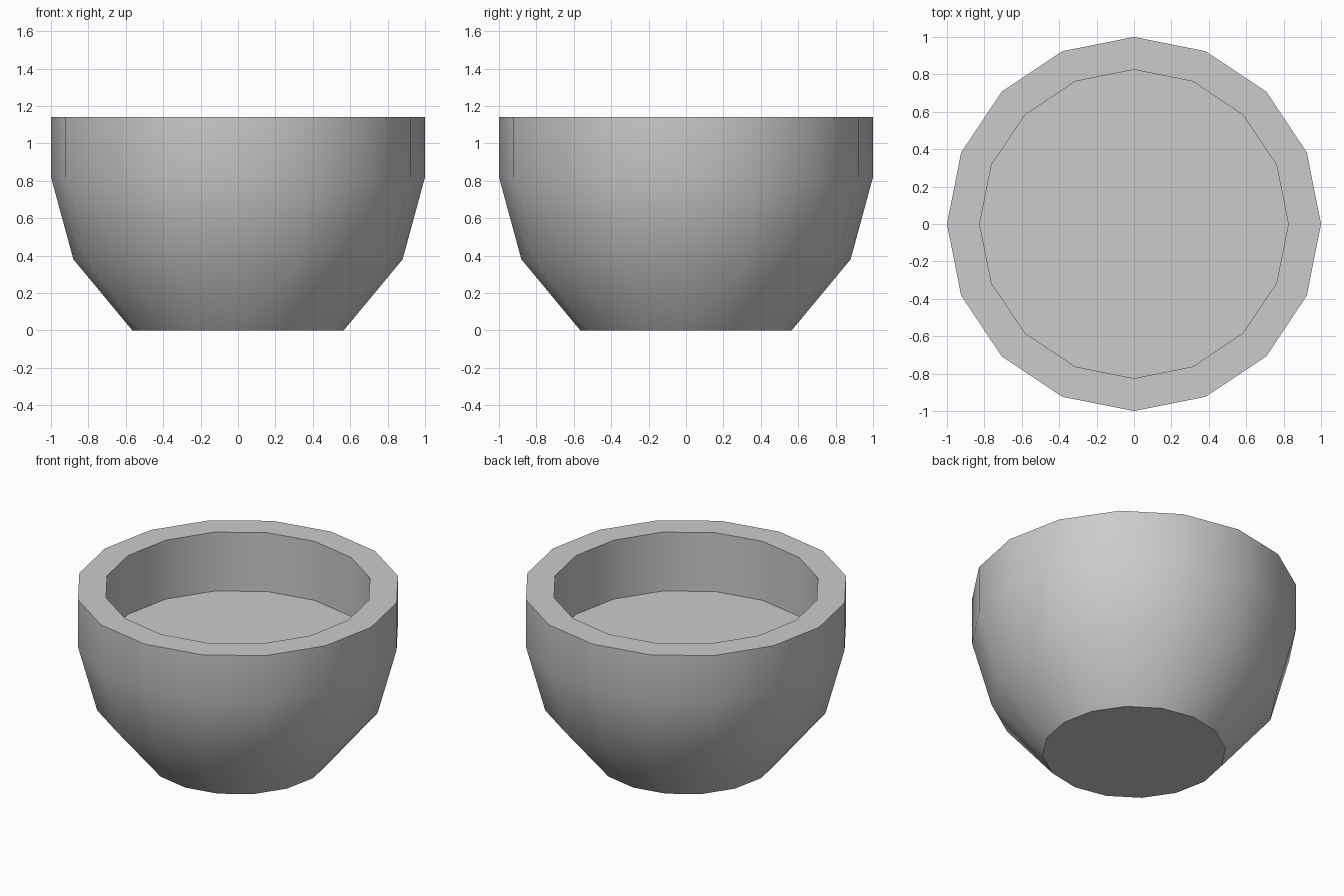
import bpy
import bmesh
import math

if "Cube" in bpy.data.objects:
    bpy.data.objects.remove(bpy.data.objects["Cube"])

SIDES = 16
# Outer wall from base to rim, then inner wall down to the floor (radius, height)
PROFILE = [(0.565, 0.0), (0.88, 0.38), (1.0, 0.82), (1.0, 1.14),
           (0.825, 1.14), (0.825, 0.74)]


def ring(bm, radius, height):
    return [bm.verts.new((radius * math.cos(2 * math.pi * i / SIDES),
                          radius * math.sin(2 * math.pi * i / SIDES), height))
            for i in range(SIDES)]


# Bowl: profile revolved into 16 sides
bm = bmesh.new()
rings = [ring(bm, r, z) for r, z in PROFILE]
for a, b in zip(rings, rings[1:]):
    for i in range(SIDES):
        j = (i + 1) % SIDES
        bm.faces.new((a[i], a[j], b[j], b[i]))

# Flat underside and inner floor
bm.faces.new(rings[0][::-1])
bm.faces.new(rings[-1])

mesh = bpy.data.meshes.new("bowl")
bm.to_mesh(mesh)
bm.free()
bowl = bpy.data.objects.new("bowl", mesh)
bpy.context.collection.objects.link(bowl)

# Smooth walls, crisp rim and base edges
bpy.context.view_layer.objects.active = bowl
bowl.select_set(True)
bpy.ops.object.shade_smooth_by_angle(angle=math.radians(40))
